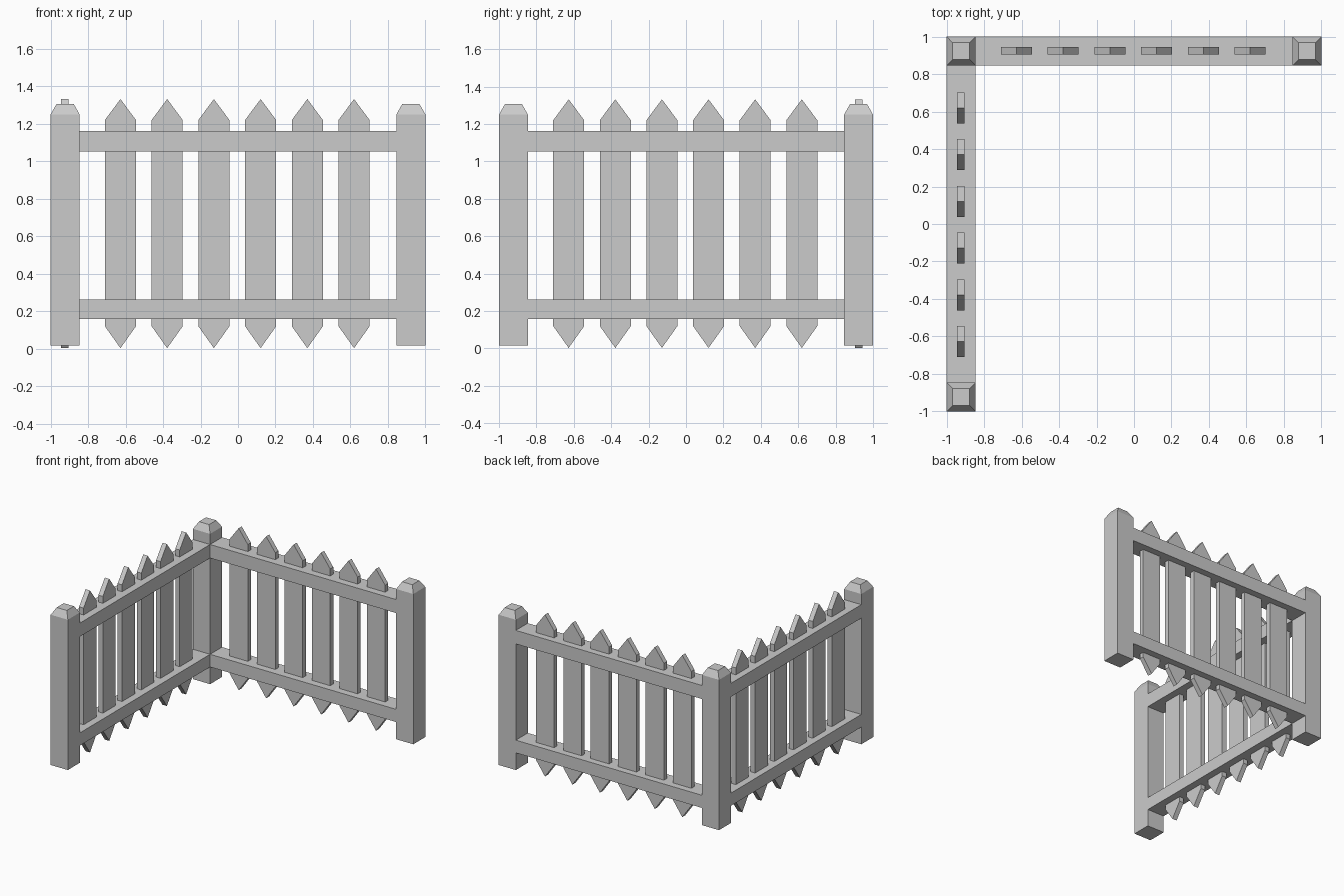
import bpy, bmesh
from math import radians
from mathutils import Matrix

if "Cube" in bpy.data.objects:
    bpy.data.objects.remove(bpy.data.objects["Cube"])

POST = 0.9225   # post centre offset
HALF = 0.0775   # post half width


def finish(name, bm, matrix=None):
    bmesh.ops.recalc_face_normals(bm, faces=bm.faces)
    if matrix:
        bm.transform(matrix)
    mesh = bpy.data.meshes.new(name)
    bm.to_mesh(mesh)
    bm.free()
    obj = bpy.data.objects.new(name, mesh)
    bpy.context.collection.objects.link(obj)
    return obj


def box(name, x0, x1, y0, y1, z0, z1, matrix=None):
    bm = bmesh.new()
    bmesh.ops.create_cube(bm, size=1)
    bm.transform(Matrix.Translation(((x0 + x1) / 2, (y0 + y1) / 2, (z0 + z1) / 2))
                 @ Matrix.Diagonal((x1 - x0, y1 - y0, z1 - z0, 1)))
    return finish(name, bm, matrix)


def post(name, x, y):
    # Square shaft with a tapered cap
    bm = bmesh.new()
    rings = []
    for h, z in ((HALF, 0.017), (HALF, 1.25), (0.046, 1.306)):
        rings.append([bm.verts.new((x + sx * h, y + sy * h, z))
                      for sx, sy in ((-1, -1), (1, -1), (1, 1), (-1, 1))])
    bm.faces.new(rings[0])
    bm.faces.new(rings[-1])
    for a, b in zip(rings, rings[1:]):
        for i in range(4):
            j = (i + 1) % 4
            bm.faces.new((a[i], a[j], b[j], b[i]))
    finish(name, bm)


def picket(name, x, matrix):
    # Flat board pointed at both ends
    w, t = 0.083, 0.02
    outline = [(0, 0.003), (w, 0.12), (w, 1.22), (0, 1.332), (-w, 1.22), (-w, 0.12)]
    bm = bmesh.new()
    face = bm.faces.new([bm.verts.new((x + px, POST + 0.002 - t, pz)) for px, pz in outline])
    new = bmesh.ops.extrude_face_region(bm, geom=[face])["geom"]
    bmesh.ops.translate(bm, vec=(0, 2 * t, 0),
                        verts=[v for v in new if isinstance(v, bmesh.types.BMVert)])
    finish(name, bm, matrix)


# Posts
post("corner_post", -POST, POST)
post("right_end_post", POST, POST)
post("front_end_post", -POST, -POST)

# Two fence panels: back, and the same panel turned onto the left side
for side, matrix in (("back", Matrix.Identity(4)),
                     ("left", Matrix.Rotation(radians(90), 4, 'Z'))):
    inner = POST - HALF
    box(side + "_lower_rail", -inner, inner, inner, 1, 0.158, 0.262, matrix)
    box(side + "_upper_rail", -inner, inner, inner, 1, 1.052, 1.163, matrix)
    shift = -0.004
    if side == "left":
        shift = -0.004
    for i in range(6):
        picket(f"{side}_picket_{i + 1}", shift + (i - 2.5) * 0.2493, matrix)
